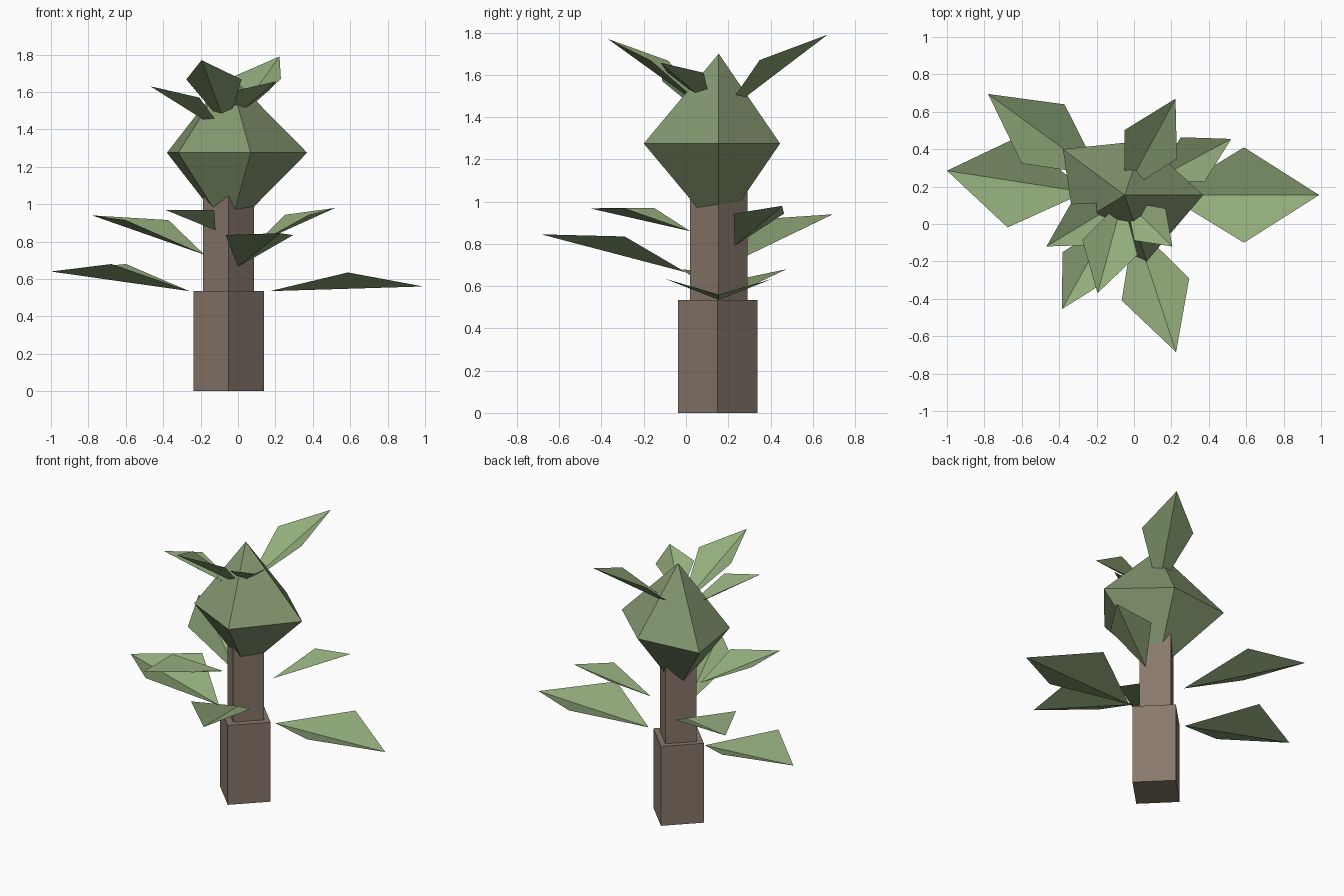
import bpy, math
from mathutils import Vector

if "Cube" in bpy.data.objects:
    bpy.data.objects.remove(bpy.data.objects["Cube"])

CX, CY = -0.05, 0.155


def material(name, rgb):
    m = bpy.data.materials.new(name)
    m.diffuse_color = (*rgb, 1)
    m.use_nodes = True
    m.node_tree.nodes["Principled BSDF"].inputs["Base Color"].default_value = m.diffuse_color
    return m


bark = material("bark", (0.25, 0.19, 0.15))
crown_green = material("crown_green", (0.23, 0.31, 0.16))
leaf_green = material("leaf_green", (0.29, 0.41, 0.20))


def mesh_object(name, verts, faces, mat):
    me = bpy.data.meshes.new(name)
    me.from_pydata(verts, [], faces)
    me.materials.append(mat)
    ob = bpy.data.objects.new(name, me)
    bpy.context.collection.objects.link(ob)
    return ob


def trunk(name, radius, z0, z1, y):
    # four-sided prism with its corners on the axes
    ring = [(CX + radius * math.cos(a * math.pi / 2), y + radius * math.sin(a * math.pi / 2))
            for a in range(4)]
    verts = [(*p, z0) for p in ring] + [(*p, z1) for p in ring]
    faces = [(i, (i + 1) % 4, (i + 1) % 4 + 4, i + 4) for i in range(4)]
    mesh_object(name, verts, faces + [(3, 2, 1, 0), (4, 5, 6, 7)], bark)


trunk("lower_trunk", 0.188, 0, 0.535, 0.15)
trunk("upper_trunk", 0.136, 0.53, 1.1, CY)

# Crown: slightly irregular five-sided double pyramid
ring = [(0.37, 0.155), (0.05, 0.445), (-0.38, 0.40), (-0.32, -0.01), (0.068, -0.20)]
verts = [(*p, 1.275) for p in ring] + [(CX, CY, 1.70), (CX, CY, 0.85)]
faces = [f for i in range(5) for f in ((i, (i + 1) % 5, 5), ((i + 1) % 5, i, 6))]
mesh_object("crown", verts, faces, crown_green)


def leaf(name, base, tip, half_width, side_z):
    # thin diamond folded along its midrib
    b, t = Vector(base), Vector(tip)
    d = (t - b).xy.normalized()
    out = Vector((-d.y, d.x)) * half_width
    mid = b.xy.lerp(t.xy, 0.51)
    left, right = (*(mid + out), side_z), (*(mid - out), side_z)
    mesh_object(name, [b, right, t, left], [(0, 1, 2), (0, 2, 3)], leaf_green)


# Leaves: base, tip, half width, height of the raised side corners
leaf("low_right_leaf", (0.17, 0.155, 0.535), (0.99, 0.155, 0.56), 0.255, 0.635)
leaf("low_left_leaf", (-0.26, 0.17, 0.535), (-1.0, 0.285, 0.64), 0.25, 0.68)
leaf("mid_back_left_leaf", (-0.18, 0.26, 0.73), (-0.78, 0.695, 0.94), 0.195, 0.915)
leaf("mid_front_leaf", (0.0, 0.0, 0.665), (0.225, -0.685, 0.845), 0.19, 0.835)
leaf("mid_front_left_leaf", (-0.12, 0.02, 0.86), (-0.385, -0.455, 0.968), 0.146, 0.97)
leaf("mid_back_right_leaf", (0.10, 0.23, 0.79), (0.52, 0.455, 0.98), 0.135, 0.943)
leaf("top_back_leaf", (-0.05, 0.17, 1.41), (0.222, 0.67, 1.79), 0.16, 1.67)
leaf("top_front_leaf", (-0.06, 0.13, 1.41), (-0.195, -0.37, 1.77), 0.153, 1.667)
leaf("top_left_leaf", (-0.07, 0.12, 1.38), (-0.468, -0.12, 1.63), 0.128, 1.57)
leaf("top_right_leaf", (-0.04, 0.12, 1.45), (0.205, -0.12, 1.657), 0.12, 1.61)
